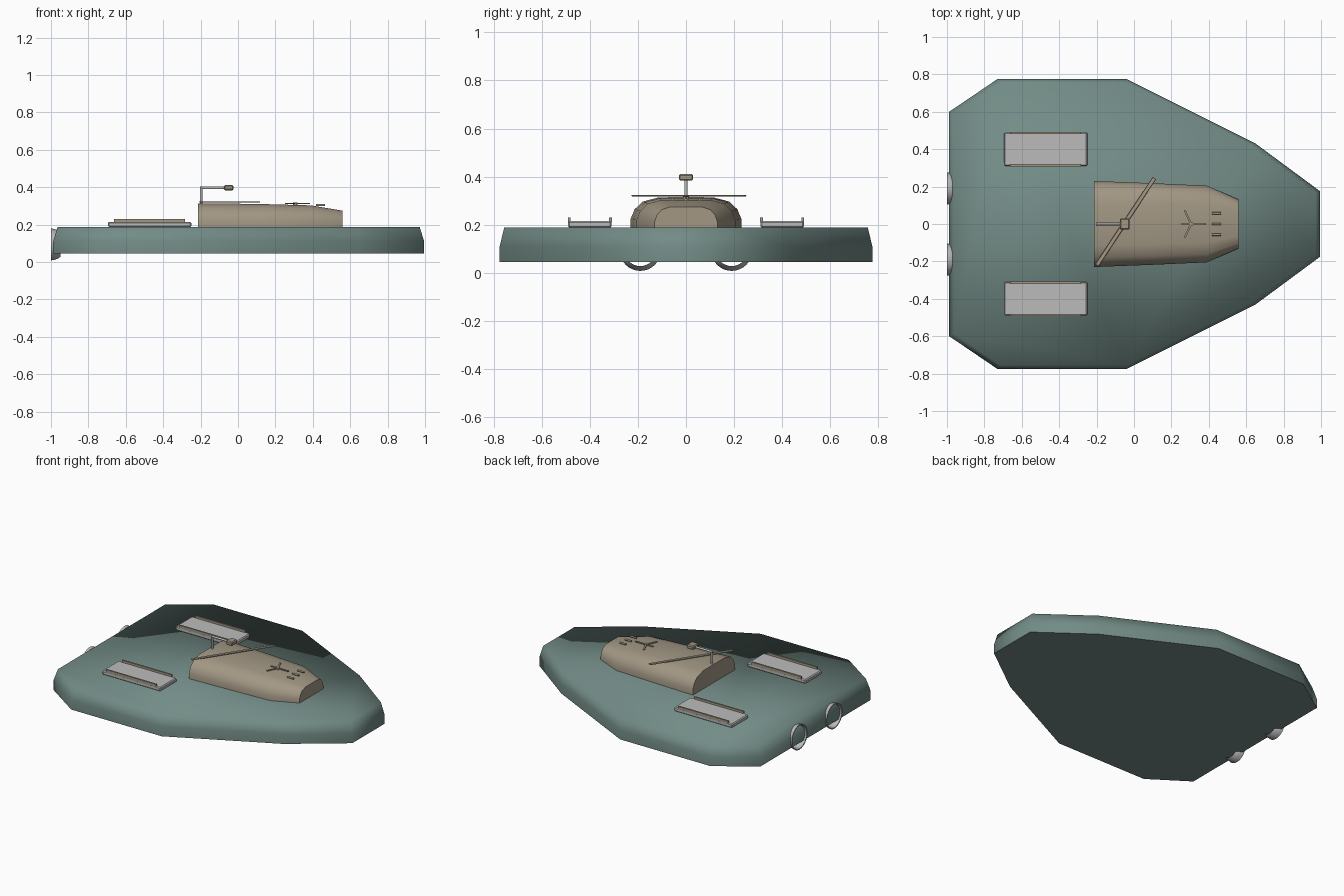
import bpy, bmesh, math
from mathutils import Vector

cube = bpy.data.objects.get("Cube")
if cube:
    bpy.data.objects.remove(cube, do_unlink=True)


def material(name, rgb):
    m = bpy.data.materials.new(name)
    m.use_nodes = True
    m.diffuse_color = (*rgb, 1)
    m.node_tree.nodes["Principled BSDF"].inputs["Base Color"].default_value = (*rgb, 1)
    return m


TEAL = material("sea_green", (0.17, 0.26, 0.24))
TAN = material("tan", (0.36, 0.31, 0.23))
GREY = material("light_grey", (0.50, 0.50, 0.50))


def finish(bm, name, mat, angle=None):
    bmesh.ops.recalc_face_normals(bm, faces=bm.faces)
    mesh = bpy.data.meshes.new(name)
    bm.to_mesh(mesh)
    bm.free()
    mesh.materials.append(mat)
    obj = bpy.data.objects.new(name, mesh)
    bpy.context.collection.objects.link(obj)
    if angle:
        bpy.ops.object.select_all(action='DESELECT')
        obj.select_set(True)
        bpy.context.view_layer.objects.active = obj
        bpy.ops.object.shade_smooth_by_angle(angle=math.radians(angle))
    return obj


def loft(name, rings, mat, angle, closed=True, caps=True):
    """Skin a list of equally long point rings."""
    bm = bmesh.new()
    loops = [[bm.verts.new(p) for p in ring] for ring in rings]
    for a, b in zip(loops, loops[1:]):
        n = len(a)
        for i in range(n if closed else n - 1):
            j = (i + 1) % n
            bm.faces.new((a[i], a[j], b[j], b[i]))
    if caps:
        bm.faces.new(loops[0])
        bm.faces.new(loops[-1])
    return finish(bm, name, mat, angle)


def box(name, centre, size, mat, turn=0, bevel=0):
    bm = bmesh.new()
    bmesh.ops.create_cube(bm, size=1)
    bmesh.ops.scale(bm, vec=size, verts=bm.verts)
    if bevel:
        bmesh.ops.bevel(bm, geom=bm.edges[:], offset=bevel, segments=1, affect='EDGES')
    obj = finish(bm, name, mat)
    obj.location = centre
    obj.rotation_euler.z = turn
    return obj


def rod(name, start, end, radius, mat):
    start, end = Vector(start), Vector(end)
    bm = bmesh.new()
    bmesh.ops.create_cone(bm, cap_ends=True, segments=12, radius1=radius,
                          radius2=radius, depth=(end - start).length)
    obj = finish(bm, name, mat, 40)
    obj.location = (start + end) / 2
    obj.rotation_euler = (end - start).to_track_quat('Z', 'Y').to_euler()
    return obj


# Hull: mirrored plan outline, straight sides, inward-leaning upper edge
half = [(-0.988, 0.6), (-0.73, 0.775), (-0.04, 0.775), (0.65, 0.43), (0.995, 0.175)]
plan = half + [(x, -y) for x, y in reversed(half)]
levels = [(0.045, 1), (0.11, 1), (0.188, 0.976)]
loft("hull", [[(x * s, y * s, z) for x, y in plan] for z, s in levels], TEAL, 85)

# Cabin: domed section lofted forward to a narrow nose
dome = [(1, 0), (1, 0.3), (0.93, 0.6), (0.78, 0.85), (0.5, 0.98)]
dome += [(-u, v) for u, v in reversed(dome)]
base = 0.186
stations = [(-0.213, 0.23, 0.316), (0.1, 0.218, 0.313), (0.39, 0.205, 0.305),
            (0.56, 0.13, 0.276)]
loft("cabin", [[(x, u * w, base + v * (top - base)) for u, v in dome]
               for x, w, top in stations], TAN, 50)

# Deck pads with side rails, and stern nozzles, on both sides
for side, s in (("left", 1), ("right", -1)):
    box(f"{side}_deck_pad", (-0.472, s * 0.4, 0.201), (0.445, 0.18, 0.028), GREY, bevel=0.006)
    for edge, y in (("inner", 0.314), ("outer", 0.486)):
        box(f"{side}_{edge}_rail", (-0.473, s * y, 0.22), (0.38, 0.011, 0.02), TAN)

    bowl = [(-0.975, 0.075), (-0.999, 0.079), (-1.0, 0.086), (-0.985, 0.083),
            (-0.965, 0.077), (-0.948, 0.066)]
    rings = [[(x, s * 0.19 + r * math.cos(t), 0.094 + r * math.sin(t))
              for t in (math.tau * k / 32 for k in range(32))] for x, r in bowl]
    loft(f"{side}_stern_nozzle", rings, GREY, 40, caps=False)

# Long diagonal bar lying just over the cabin roof
direction = math.atan2(0.47, 0.31)
box("roof_bar", (-0.045, 0.012, 0.321), (0.56, 0.022, 0.006), TAN, direction, 0.002)

# Mast, boom and sensor head
rod("mast", (-0.197, 0, 0.31), (-0.197, 0, 0.4), 0.007, GREY)
rod("boom", (-0.203, 0, 0.396), (-0.06, 0, 0.396), 0.007, GREY)
box("sensor_head", (-0.05, 0, 0.397), (0.052, 0.06, 0.028), TAN, bevel=0.006)

# Small roof fan with three arms
rod("fan_hub", (0.305, 0, 0.3), (0.305, 0, 0.318), 0.012, TAN)
for i, degrees in enumerate((0, 115, 245)):
    a = math.radians(degrees)
    reach = 0.04
    box(f"fan_arm_{i + 1}", (0.305 + reach * math.cos(a), reach * math.sin(a), 0.312),
        (2 * reach, 0.01, 0.006), TAN, a)
box("fan_tail", (0.28, 0, 0.312), (0.06, 0.008, 0.006), TAN)

# Little ribs on the nose of the roof
for i in (-1, 0, 1):
    rod(f"nose_rib_{i + 2}", (0.417, i * 0.057, 0.304), (0.465, i * 0.057, 0.304), 0.006, TAN)
